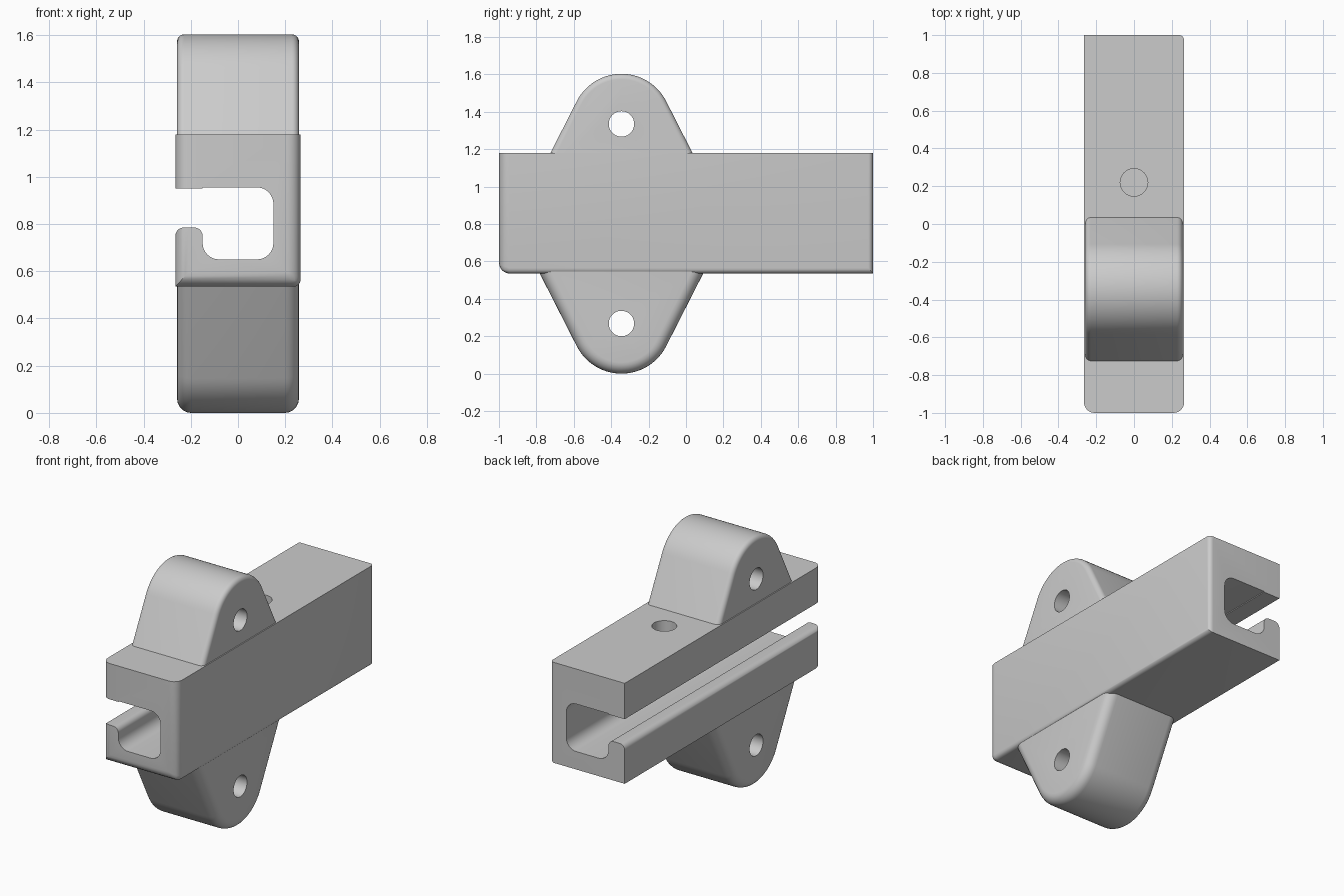
import bpy, bmesh
from math import sin, cos, pi, radians
from mathutils import Vector

if "Cube" in bpy.data.objects:
    bpy.data.objects.remove(bpy.data.objects["Cube"], do_unlink=True)

# One grey for everything
grey = bpy.data.materials.new("plain grey")
grey.use_nodes = True
grey.diffuse_color = (0.6, 0.6, 0.6, 1)
grey.node_tree.nodes["Principled BSDF"].inputs["Base Color"].default_value = grey.diffuse_color

HALF_W, LUG_W = 0.265, 0.258
BOTTOM, TOP = 0.535, 1.18
LUG_Y = -0.345


def new_object(name, bm):
    bmesh.ops.recalc_face_normals(bm, faces=bm.faces)
    mesh = bpy.data.meshes.new(name)
    bm.to_mesh(mesh)
    bm.free()
    mesh.materials.append(grey)
    ob = bpy.data.objects.new(name, mesh)
    bpy.context.collection.objects.link(ob)
    return ob


def prism(points, depth):
    """Closed 3D outline extruded along the depth vector."""
    bm = bmesh.new()
    face = bm.faces.new([bm.verts.new(p) for p in points])
    ext = bmesh.ops.extrude_face_region(bm, geom=[face], use_keep_orig=True)
    moved = [g for g in ext["geom"] if isinstance(g, bmesh.types.BMVert)]
    bmesh.ops.translate(bm, verts=moved, vec=depth)
    return bm


def arc(cx, cz, r, start, end, n=8):
    """Points on an arc, angles in degrees."""
    steps = [radians(start + (end - start) * i / n) for i in range(n + 1)]
    return [(cx + r * cos(a), cz + r * sin(a)) for a in steps]


def cut(target, cutter):
    mod = target.modifiers.new("cut", "BOOLEAN")
    mod.operation, mod.solver, mod.object = "DIFFERENCE", "EXACT", cutter
    cutter.hide_render = True
    cutter.hide_viewport = True


def round_cutter(name, centre, r, length, axis):
    """Cylinder along x or z used for drilling."""
    ring = arc(0, 0, r, 0, 360, 40)[:-1]
    if axis == "x":
        pts = [Vector(centre) + Vector((-length / 2, u, v)) for u, v in ring]
        return new_object(name, prism(pts, (length, 0, 0)))
    pts = [Vector(centre) + Vector((u, v, -length / 2)) for u, v in ring]
    return new_object(name, prism(pts, (0, 0, length)))


def finish(ob):
    """Apply modifiers and shade smooth with sharp creases."""
    bpy.context.view_layer.update()
    graph = bpy.context.evaluated_depsgraph_get()
    mesh = bpy.data.meshes.new_from_object(ob.evaluated_get(graph))
    ob.modifiers.clear()
    ob.data = mesh
    bpy.ops.object.select_all(action="DESELECT")
    ob.select_set(True)
    bpy.context.view_layer.objects.active = ob
    bpy.ops.object.shade_smooth_by_angle(angle=radians(30))


# Body: block with individually rounded edges
bm = prism([(-HALF_W, -1, BOTTOM), (HALF_W, -1, BOTTOM),
            (HALF_W, -1, TOP), (-HALF_W, -1, TOP)], (0, 2, 0))
weight = bm.edges.layers.float.new("bevel_weight_edge")
for e in bm.edges:
    mid = (e.verts[0].co + e.verts[1].co) / 2
    front, back = mid.y < -0.9, mid.y > 0.9
    low = mid.z < BOTTOM + 0.01
    side = abs(mid.x) > 0.2
    if front and low:
        e[weight] = 0.6
    elif front and side:
        e[weight] = 0.55
    elif low and side and not back and mid.x > 0:
        e[weight] = 0.3
    elif back and side and mid.x > 0:
        e[weight] = 0.25
body = new_object("body", bm)
bevel = body.modifiers.new("rounding", "BEVEL")
bevel.limit_method, bevel.width, bevel.segments = "WEIGHT", 0.1, 6

# Channel: rounded slot open on one side, with a rounded lip
channel = [(-0.4, 0.95), (-0.4, 0.785 - 0.035), (-HALF_W, 0.785 - 0.035)]
channel += arc(-HALF_W + 0.035, 0.75, 0.035, 180, 90)[1:]
channel += arc(-0.185, 0.75, 0.035, 90, 0)
channel += arc(-0.08, 0.72, 0.07, 180, 270)
channel += arc(0.08, 0.72, 0.07, 270, 360)
channel += arc(0.08, 0.885, 0.07, 0, 90)
channel += [(-0.15, 0.955), (-0.15, 0.95)]
cut(body, new_object("channel_cutter", prism([(x, -1.1, z) for x, z in channel], (0, 2.2, 0))))

# Screw hole through the top wall only
cut(body, round_cutter("screw_hole_cutter", (0, 0.22, 1.1), 0.073, 0.3, "z"))
finish(body)


# Lugs: tapered rounded ears above and below the body
def lug(name, centre_z, up, base_z, fillet):
    r, tilt = 0.268, 27
    outline = arc(0, 0, r, tilt, 180 - tilt, 28)
    drop = abs(centre_z - base_z)
    half = r * cos(radians(tilt)) + (drop + r * sin(radians(tilt))) * sin(radians(tilt)) / cos(radians(tilt))
    outline += [(-half, -drop), (half, -drop)]
    bm = prism([(-LUG_W, LUG_Y + u, centre_z + up * v) for u, v in outline], (2 * LUG_W, 0, 0))
    rim = [e for e in bm.edges
           if abs(e.verts[0].co.x - e.verts[1].co.x) < 0.001
           and any(abs(v.co.z - base_z) > 0.001 for v in e.verts)]
    bmesh.ops.bevel(bm, geom=rim, offset=fillet, segments=6, profile=0.5,
                    affect="EDGES", clamp_overlap=False)
    ob = new_object(name, bm)
    cut(ob, round_cutter(name + "_hole_cutter", (0, LUG_Y, centre_z), 0.068, 0.8, "x"))
    finish(ob)


lug("upper_lug", 1.335, 1, TOP - 0.04, 0.03)
lug("lower_lug", 0.268, -1, BOTTOM + 0.04, 0.06)

# Drop the drilling helpers now that the cuts are applied
for ob in [o for o in bpy.data.objects if o.name.endswith("_cutter")]:
    bpy.data.objects.remove(ob, do_unlink=True)
